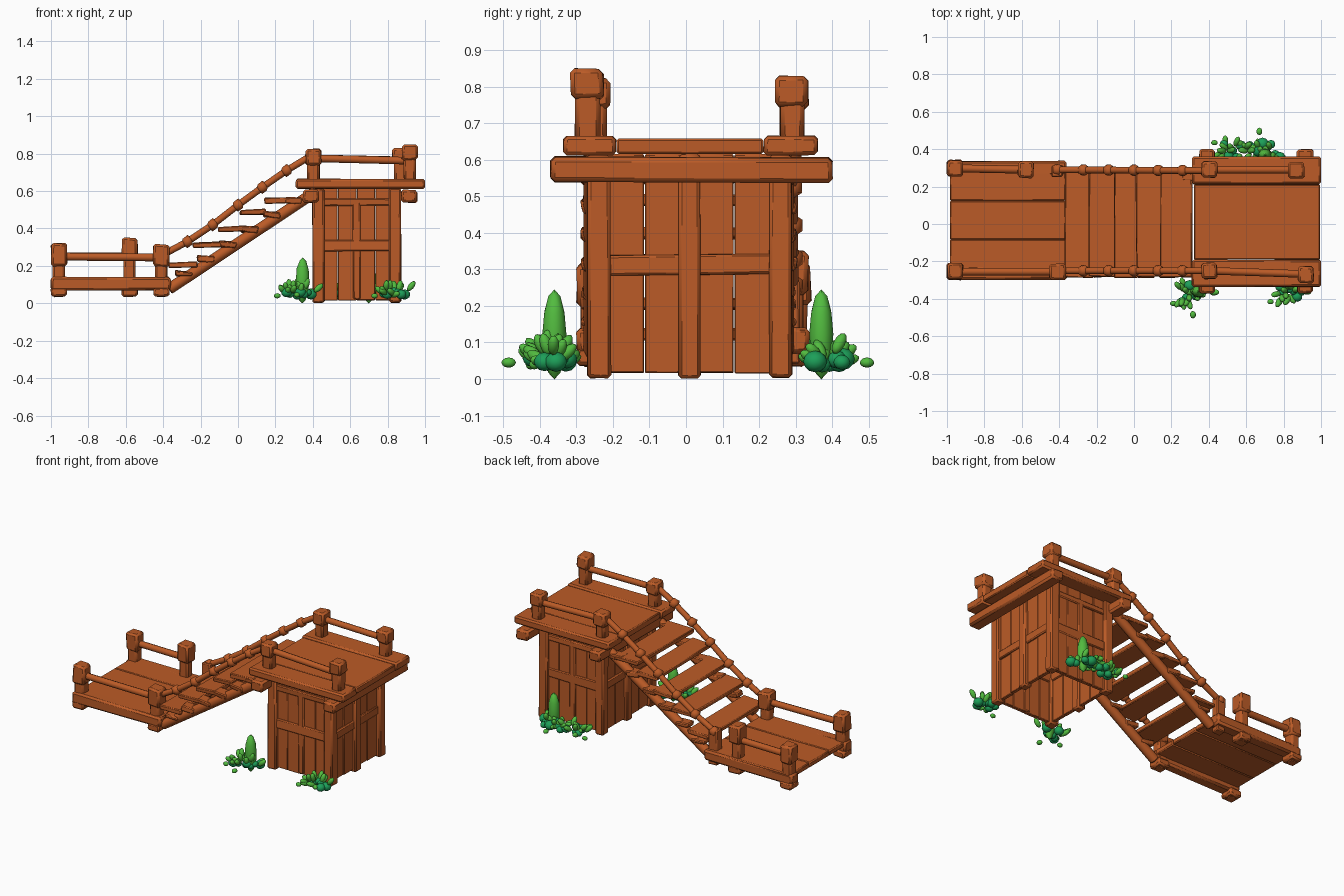
import bpy, bmesh, math, random
from mathutils import Vector, Matrix

if "Cube" in bpy.data.objects:
    bpy.data.objects.remove(bpy.data.objects["Cube"])
random.seed(4)

def mat(name, c):
    m = bpy.data.materials.new(name)
    m.diffuse_color = (*c, 1)
    m.use_nodes = True
    m.node_tree.nodes["Principled BSDF"].inputs["Base Color"].default_value = m.diffuse_color
    return m

WOOD = mat("warm_brown_wood", (0.50, 0.105, 0.02))
LEAF = mat("leaf_green", (0.085, 0.50, 0.05))
BUSH = mat("deep_green", (0.012, 0.35, 0.10))

class Part:
    """Collects simple solids into one mesh object."""
    def __init__(self, name, mats=(WOOD,), bevel=0.006):
        self.name, self.mats, self.bevel, self.bm = name, mats, bevel, bmesh.new()

    def box(self, x0, x1, y0, y1, z0, z1, jit=0.0, tilt=0.0):
        c = Vector(((x0+x1)/2, (y0+y1)/2, (z0+z1)/2))
        m = Matrix.Translation(c) @ Matrix.Rotation(tilt, 4, 'Y') @ Matrix.Diagonal((x1-x0, y1-y0, z1-z0, 1))
        for v in bmesh.ops.create_cube(self.bm, size=1, matrix=m)['verts']:
            v.co += Vector([random.uniform(-jit, jit) for _ in range(3)])

    def log(self, a, b, r, r2=None, n=8):
        a, b = Vector(a), Vector(b)
        d = b - a
        m = Matrix.Translation((a+b)/2) @ d.to_track_quat('Z', 'Y').to_matrix().to_4x4()
        bmesh.ops.create_cone(self.bm, cap_ends=True, segments=n, radius1=r, radius2=r2 or r, depth=d.length, matrix=m)

    def ball(self, c, s, rot=None, mi=0, sub=2):
        m = Matrix.Translation(c) @ (rot or Matrix()) @ Matrix.Diagonal((*s, 1))
        vs = bmesh.ops.create_icosphere(self.bm, subdivisions=sub, radius=1, matrix=m)['verts']
        for f in {f for v in vs for f in v.link_faces}:
            f.material_index = mi

    def done(self):
        me = bpy.data.meshes.new(self.name)
        self.bm.to_mesh(me)
        self.bm.free()
        for m in self.mats:
            me.materials.append(m)
        o = bpy.data.objects.new(self.name, me)
        bpy.context.collection.objects.link(o)
        if self.bevel:
            b = o.modifiers.new("soft_edges", 'BEVEL')
            b.width, b.segments, b.limit_method, b.angle_limit = self.bevel, 1, 'ANGLE', math.radians(50)
        bpy.context.view_layer.objects.active = o
        o.select_set(True)
        bpy.ops.object.shade_smooth_by_angle(angle=math.radians(46))
        o.select_set(False)
        return o

def post(name, x, y, z0, z1, head=0.085):
    p = Part(name, bevel=0.012)
    p.box(x-.033, x+.033, y-.033, y+.033, z0, z1-.03, .003)
    p.box(x-.042, x+.042, y-.043, y+.043, z1-head, z1, .005)
    return p.done()

# lower landing: deck, side beams, posts and rails
p = Part("lower_deck")
for i in range(3):
    p.box(-.985, -.365, -.29+i*.207, -.083+i*.207, .105, .14)
p.done()
for s, y in (("front", -.262), ("back", .298)):
    p = Part("lower_beam_" + s, bevel=.012)
    p.box(-1, -.36, y-.038, y+.038, .07, .14, .003)
    p.done()
for n, x, y, z in (("front_left", -.958, -.255, .32), ("front_right", -.41, -.255, .315),
                   ("back_left", -.958, .298, .32), ("back_right", -.58, .29, .35)):
    post("lower_post_" + n, x, y, .035, z, .12)
    p = Part("post_foot_" + n, bevel=.01)
    p.box(x-.042, x+.042, y-.045, y+.045, .037, .085, .003)
    p.done()
p = Part("lower_rails", bevel=0)
p.log((-.98, -.255, .25), (-.4, -.255, .245), .021)
p.log((-.98, .298, .25), (-.57, .29, .25), .021)
p.done()
p = Part("rope_anchor", bevel=.006)
p.box(-.44, -.38, .25, .31, .04, .27, .004)
p.done()

# stairs: stringers, treads and small tread brackets
p = Part("stair_stringers", bevel=.006)
for y in (-.25, .265):
    p.log((-.37, y, .075), (.42, y, .60), .03, n=8)
    for i in range(6):
        x = -.29 + i*.118
        z = .075 + (x+.37)*.665
        p.box(x-.045, x+.045, y-.035, y+.035, z+.015, z+.045, .006, .05)
p.done()
p = Part("stair_treads", bevel=.005)
for i, (x0, x1, z) in enumerate(((-.37, -.22, .207), (-.24, -.09, .313), (-.105, .03, .397),
                                 (.01, .15, .488), (.14, .31, .55))):
    p.box(x0, x1, -.285+.004*(i % 2), .30-.006*(i % 2), z-.014, z+.014, .004, -.03)
p.done()

# sagging hand ropes with knots
pts = [(-.41, .255), (-.27, .33), (-.135, .42), (0, .525), (.13, .62), (.26, .71), (.40, .795)]
for s, y0, y1 in (("front", -.25, -.25), ("back", .29, .285)):
    p = Part("hand_rope_" + s, bevel=0)
    P = [Vector((x, y0+(y1-y0)*i/6, z)) for i, (x, z) in enumerate(pts)]
    for a, b in zip(P, P[1:]):
        p.log(a, b, .018)
    for q in (P[:-1] if s == "back" else P[1:-1]):
        p.ball(q, (.035, .035, .035), sub=1)
    p.done()

# upper landing: deck, edge boards, cross beams
p = Part("upper_deck")
p.box(.32, .995, -.19, .212, .615, .658)
p.done()
for s, y0, y1 in (("front", -.335, -.192), ("back", .213, .36)):
    p = Part("upper_edge_board_" + s, bevel=.01)
    p.box(.31, 1.0, y0, y1, .612, .665, .002)
    p.done()
for s, x in (("left", .39), ("right", .915)):
    p = Part("cross_beam_" + s, bevel=.012)
    p.box(x-.043, x+.043, -.37, .40, .537, .607, .003)
    p.done()
for n, x, y, z in (("front_left", .403, -.25, .825), ("front_right", .918, -.27, .85),
                   ("back_left", .403, .29, .825), ("back_right", .868, .29, .83)):
    post("upper_post_" + n, x, y, .65, z, .085)
p = Part("upper_rails", bevel=0)
p.log((.40, -.25, .775), (.92, -.268, .762), .02)
p.log((.40, .29, .775), (.87, .29, .765), .02)
p.done()

# hut below the landing: plank walls, open at the bottom
X0, X1, Y0, Y1 = .435, .835, -.235, .255
p = Part("hut_plank_walls", bevel=.003)
for i in range(4):
    w = (X1-X0)/4
    for y in (Y0, Y1):
        d = random.uniform(-.003, .003)
        p.box(X0+i*w, X0+(i+1)*w-.002, y-.012+d, y+.012+d, .015+abs(d), .615)
    w = (Y1-Y0)/4
    for x in (X0, X1):
        d = random.uniform(-.003, .003)
        p.box(x-.012+d, x+.012+d, Y0+i*w, Y0+(i+1)*w-.002, .015+abs(d), .615)
p.done()
p = Part("hut_corner_posts", bevel=.009)
for x in (X0-.005, X1+.005):
    for y in (Y0-.003, Y1+.003):
        p.box(x-.032, x+.032, y-.032, y+.032, .003, .615, .003)
    p.box(x-.028, x+.028, -.02, .04, .003, .615, .003)
p.done()
p = Part("hut_wall_battens", bevel=.006)
xm = (X0+X1)/2
for y in (Y0, Y1):
    p.box(X0, X1, y-.022, y+.022, .28, .34, .004)
    p.box(X0, X1, y-.022, y+.022, .52, .56, .003)
    p.box(xm-.022, xm+.022, y-.02, y+.02, .02, .56, .003)
for x in (X0, X1):
    p.box(x-.022, x+.022, Y0, Y1, .285, .34, .004)
p.done()

# plants: round dark bushes, pointed leaves and tall spikes
def plant(name, x0, x1, yc, side, spike):
    p = Part(name, (BUSH, LEAF), 0)
    n = max(7, int((x1-x0)/.03))
    for i in range(n):
        x = x0+.05+(x1-x0-.1)*(i+.5)/n
        r = random.uniform(.022, .034)
        p.ball((x, yc+random.uniform(-.045, .05), r+.015+random.uniform(0, .02)), (r, r, r*.9))
    for i in range(int(n*2.3)):
        a = random.uniform(0, 2*math.pi)
        lean = random.uniform(.3, 1.35)
        d = Vector((math.cos(a)*math.sin(lean), math.sin(a)*math.sin(lean), math.cos(lean)))
        c = Vector((random.uniform(x0+.06, x1-.06), yc, .035)) + d*random.uniform(.045, .075)
        if c.y*side < .28:
            c.y = side*.30
        p.ball(c, (.016, .016, .032), d.to_track_quat('Z', 'Y').to_matrix().to_4x4(), 1)
    p.ball((x0+.01, yc+side*.05, .04), (.018, .014, .014), mi=1)
    if spike:
        p.ball((spike, yc-side*.015, .122), (.037, .033, .123), mi=1)
        p.ball((spike-.03, yc+side*.11, .045), (.016, .02, .014), mi=1)
    p.done()

plant("plant_front_left", .20, .45, -.375, -1, .345)
plant("plant_front_right", .72, .95, -.365, -1, None)
plant("plant_back", .42, .84, .385, 1, .70)
